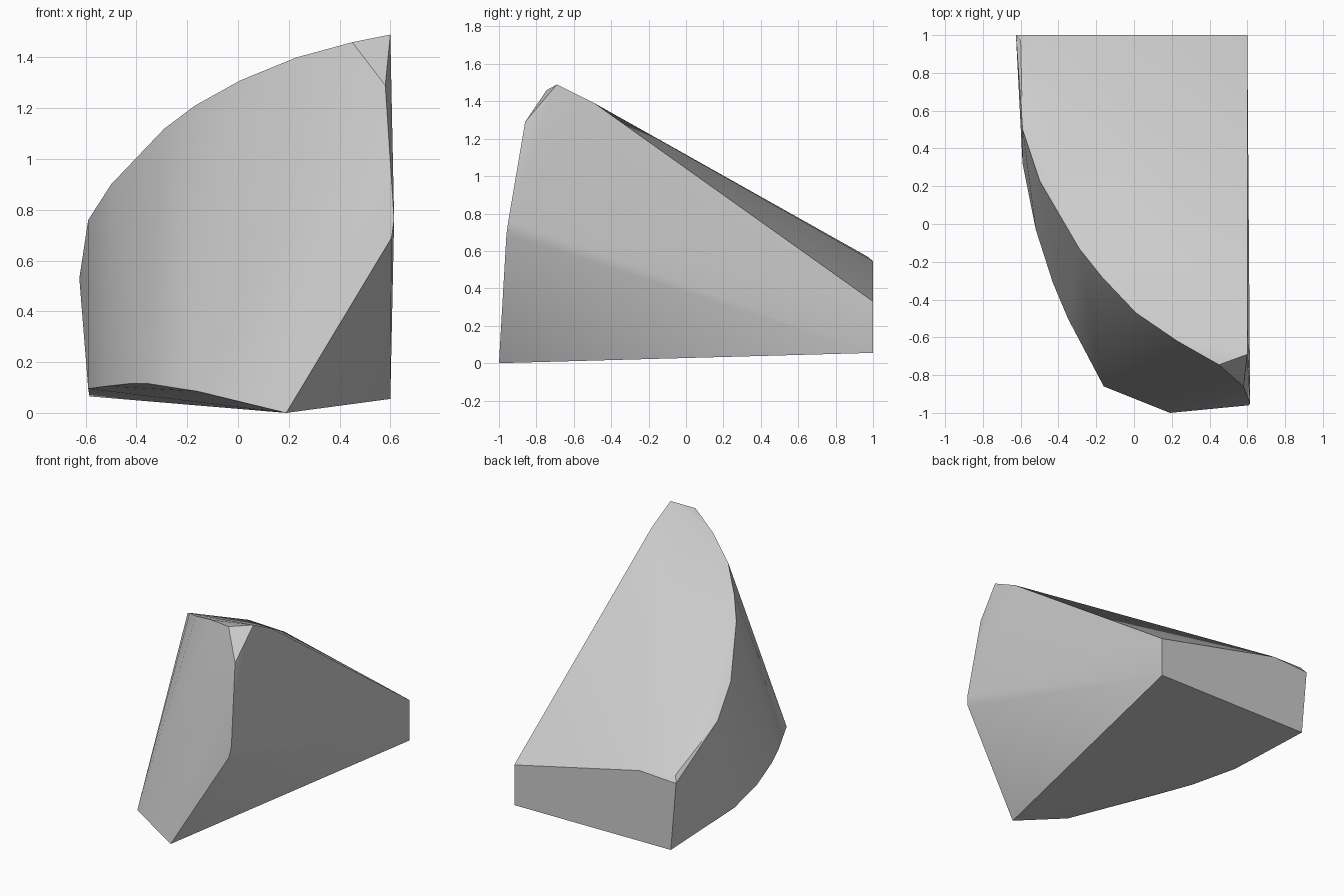
import bpy
import bmesh
import math

default_cube = bpy.data.objects.get("Cube")
if default_cube:
    bpy.data.objects.remove(default_cube, do_unlink=True)


def flat_material(name, colour):
    material = bpy.data.materials.new(name)
    material.use_nodes = True
    material.diffuse_color = colour
    shader = next(n for n in material.node_tree.nodes if n.type == 'BSDF_PRINCIPLED')
    shader.inputs["Base Color"].default_value = colour
    return material


def hull_object(name, outlines, material, smooth_angle):
    """Wrap a solid convex skin around several outlines of points."""
    mesh = bpy.data.meshes.new(name)
    bm = bmesh.new()
    for outline in outlines:
        for point in outline:
            bm.verts.new(point)
    result = bmesh.ops.convex_hull(bm, input=bm.verts[:])
    unused = result["geom_interior"] + result["geom_unused"]
    loose = list({v for v in unused if isinstance(v, bmesh.types.BMVert)})
    bmesh.ops.delete(bm, geom=loose, context='VERTS')
    bmesh.ops.recalc_face_normals(bm, faces=bm.faces[:])
    bm.to_mesh(mesh)
    bm.free()
    mesh.materials.append(material)
    obj = bpy.data.objects.new(name, mesh)
    bpy.context.collection.objects.link(obj)
    bpy.ops.object.select_all(action='DESELECT')
    obj.select_set(True)
    bpy.context.view_layer.objects.active = obj
    bpy.ops.object.shade_smooth_by_angle(angle=math.radians(smooth_angle))
    return obj


# Upper rim of the curved outer wall, from the back to the peak
upper_rim = [
    (-.59, .5, .76), (-.5, .23, .9), (-.29, -.13, 1.12), (-.17, -.28, 1.21),
    (.01, -.47, 1.31), (.23, -.62, 1.4), (.45, -.745, 1.46),
]

# Lower rim of the curved outer wall, from the back to the front toe
lower_rim = [
    (-.59, .32, .095), (-.52, -.03, .105), (-.43, -.31, .115),
    (-.35, -.5, .115), (-.16, -.86, .085), (.19, -1, 0),
]

# Left side: peak, sloping top edge and chipped front edge
left_side = [
    (.6, -.49, 1.39), (.6, -.69, 1.49), (.58, -.86, 1.29),
    (.615, -.95, .76), (.605, -.96, .69),
]

# Small flat back end
back_end = [
    (.6, 1, .33), (.6, 1, .055), (-.585, 1, .065),
    (-.625, 1, .53), (-.35, 1, .545), (-.6, .97, .57),
]

stone = flat_material("stone grey", (.6, .6, .6, 1))
hull_object("rock_chunk", [upper_rim, lower_rim, left_side, back_end], stone, 25)
